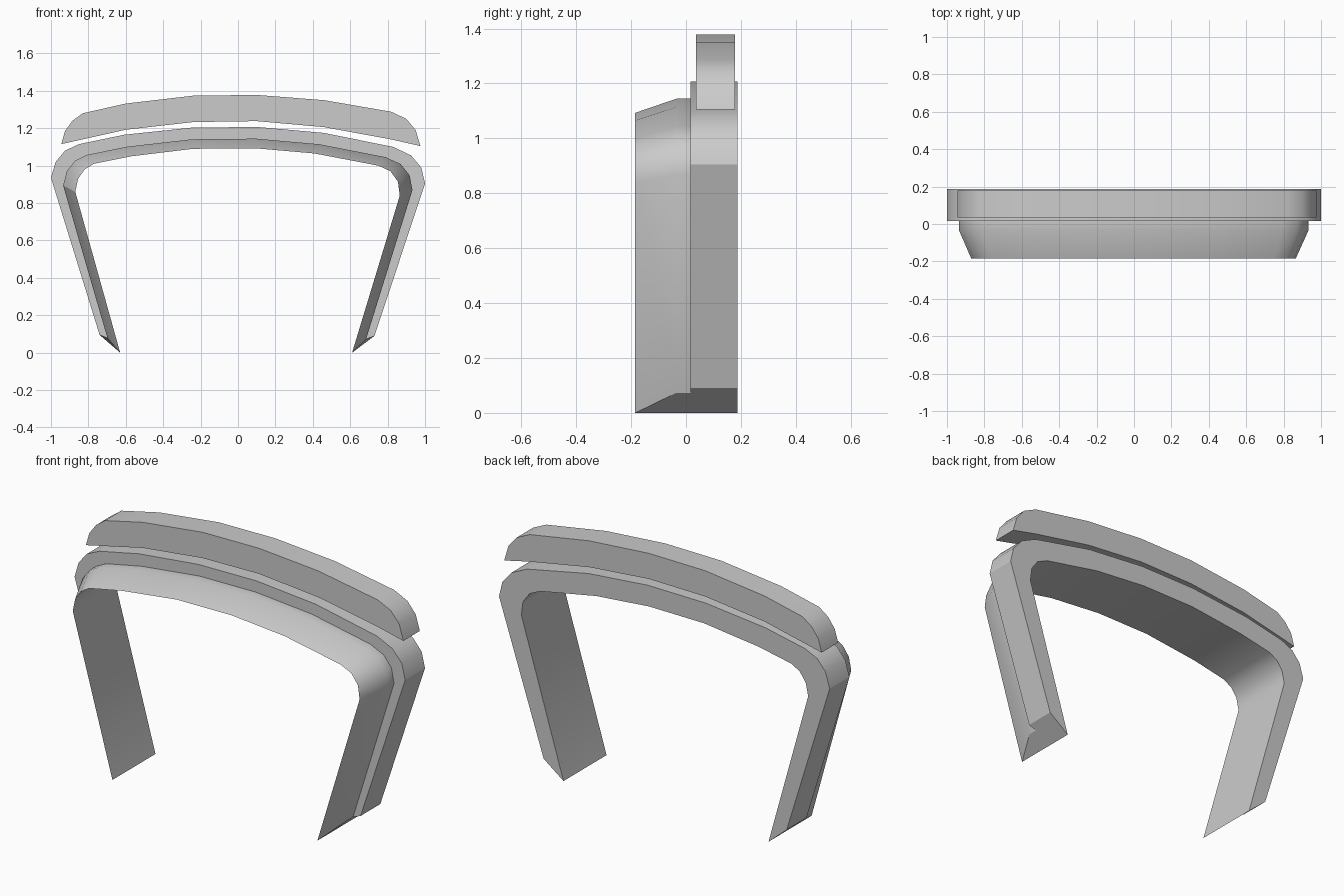
import bpy, bmesh, math

if "Cube" in bpy.data.objects:
    bpy.data.objects.remove(bpy.data.objects["Cube"])


def make_object(name, rings):
    """Loft closed rings of points into a capped solid."""
    bm = bmesh.new()
    loops = [[bm.verts.new(p) for p in ring] for ring in rings]
    n = len(loops[0])
    for a, b in zip(loops, loops[1:]):
        for i in range(n):
            j = (i + 1) % n
            bm.faces.new((a[i], a[j], b[j], b[i]))
    bm.faces.new(loops[0])
    bm.faces.new(loops[-1])
    bmesh.ops.recalc_face_normals(bm, faces=bm.faces)
    mesh = bpy.data.meshes.new(name)
    bm.to_mesh(mesh)
    bm.free()
    ob = bpy.data.objects.new(name, mesh)
    bpy.context.collection.objects.link(ob)
    bpy.ops.object.select_all(action='DESELECT')
    ob.select_set(True)
    bpy.context.view_layer.objects.active = ob
    bpy.ops.object.shade_smooth_by_angle(angle=math.radians(28))
    return ob


# Arch frame: stepped section between an inner and an outer outline (x, z)
inner = [(-0.63, 0), (-0.87, 0.86), (-0.855, 0.93), (-0.82, 0.98), (-0.77, 1.01),
         (-0.57, 1.05), (-0.24, 1.09), (0.09, 1.093), (0.41, 1.065), (0.75, 1.0),
         (0.815, 0.97), (0.855, 0.915), (0.865, 0.84), (0.61, 0)]
outer = [(-0.74, 0.095), (-1.0, 0.935), (-0.975, 1.02), (-0.925, 1.08), (-0.85, 1.115),
         (-0.61, 1.165), (-0.25, 1.203), (0.1, 1.207), (0.46, 1.175), (0.83, 1.1),
         (0.925, 1.055), (0.98, 0.99), (1.0, 0.905), (0.73, 0.09)]
middle = [((a + c) / 2, b * 0.55 + d * 0.45) for (a, b), (c, d) in zip(inner, outer)]
middle[0], middle[-1] = (-0.698, 0.078), (0.685, 0.073)

rings = []
for i, m, o in zip(inner, middle, outer):
    section = [(i, -0.185), (m, -0.035), (m, 0.016), (o, 0.016), (o, 0.187), (i, 0.187)]
    rings.append([(x, y, z) for (x, z), y in section])
make_object("arch_frame", rings)

# Curved cap floating above the arch
cap = [(-0.945, 1.115), (-0.925, 1.185), (-0.885, 1.24), (-0.83, 1.28), (-0.6, 1.332),
       (-0.24, 1.374), (0.1, 1.378), (0.46, 1.35), (0.82, 1.288), (0.9, 1.25),
       (0.95, 1.19), (0.975, 1.105), (0.82, 1.14), (0.46, 1.206), (0.1, 1.238),
       (-0.24, 1.233), (-0.6, 1.192)]
make_object("top_cap", [[(x, y, z) for x, z in cap] for y in (0.036, 0.178)])
